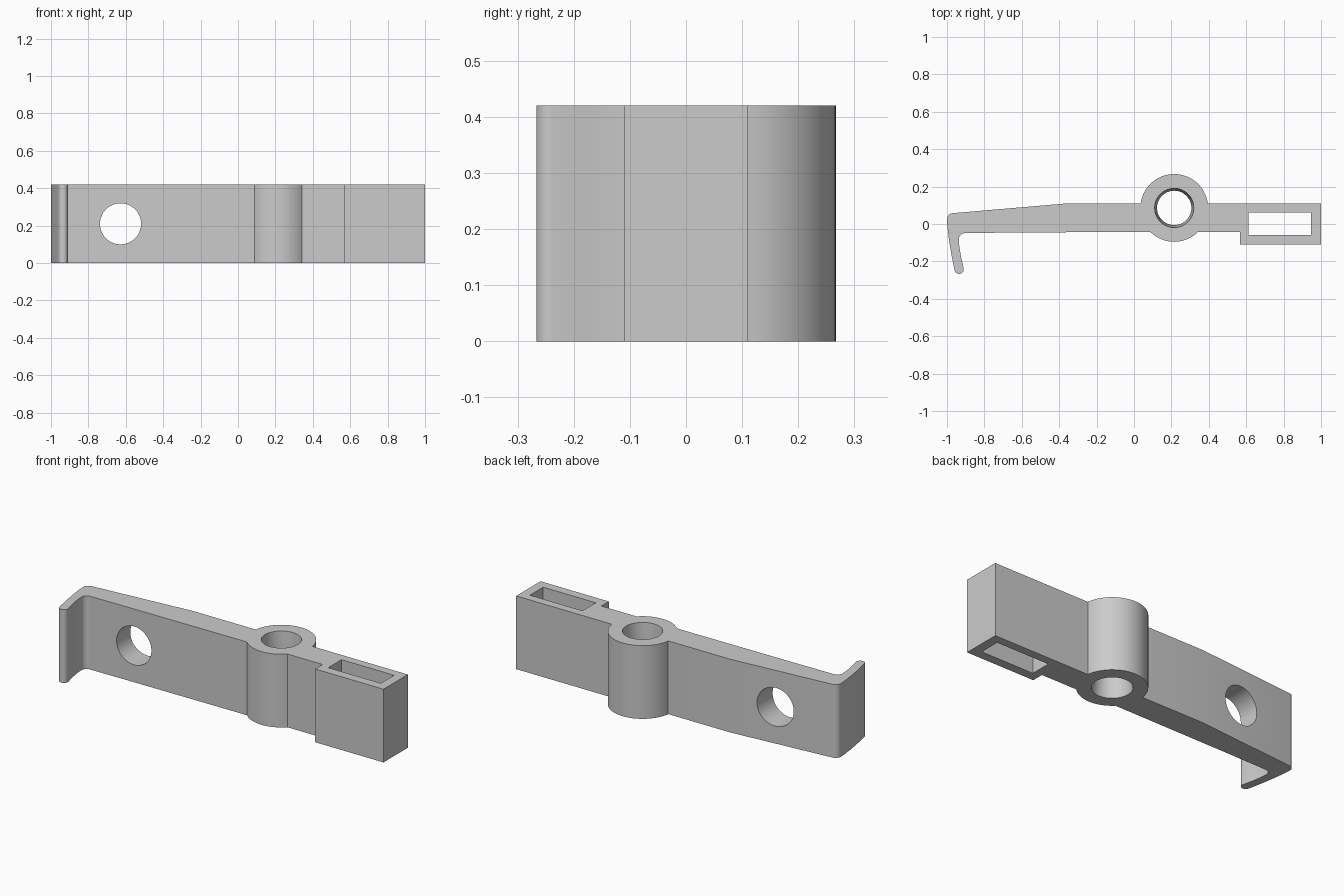
import bpy
import bmesh
from math import sin, cos, radians, asin, degrees, pi
from mathutils import Matrix, Vector

if "Cube" in bpy.data.objects:
    bpy.data.objects.remove(bpy.data.objects["Cube"], do_unlink=True)

HEIGHT = 0.42
BACK, FRONT = 0.11, -0.042          # faces of the straight arm
BOSS, BOSS_R = Vector((0.215, 0.086)), 0.181

grey = bpy.data.materials.new("grey")
grey.use_nodes = True
grey.diffuse_color = (0.6, 0.6, 0.6, 1)
grey.node_tree.nodes["Principled BSDF"].inputs["Base Color"].default_value = (0.6, 0.6, 0.6, 1)


def arc(cx, cy, r, start, end, steps):
    """Points on a circle from start to end, in degrees."""
    angles = [radians(start + (end - start) * i / steps) for i in range(steps + 1)]
    return [(cx + r * cos(a), cy + r * sin(a)) for a in angles]


def make_object(name, bm):
    bmesh.ops.recalc_face_normals(bm, faces=bm.faces)
    mesh = bpy.data.meshes.new(name)
    bm.to_mesh(mesh)
    bm.free()
    mesh.materials.append(grey)
    obj = bpy.data.objects.new(name, mesh)
    bpy.context.collection.objects.link(obj)
    return obj


def loft(name, rings):
    """Closed solid through matching rings of 3D points."""
    bm = bmesh.new()
    loops = [[bm.verts.new(p) for p in ring] for ring in rings]
    n = len(loops[0])
    for low, high in zip(loops, loops[1:]):
        for i in range(n):
            j = (i + 1) % n
            bm.faces.new((low[i], low[j], high[j], high[i]))
    bm.faces.new(loops[0])
    bm.faces.new(loops[-1])
    return make_object(name, bm)


def prism(name, outline, z0, z1):
    return loft(name, [[(x, y, z) for x, y in outline] for z in (z0, z1)])


# Lever outline: hook, tapered arm, pivot boss and end block
back_angle = degrees(asin((BACK - BOSS.y) / BOSS_R))
front_angle = degrees(asin((BOSS.y - FRONT) / BOSS_R))
outline = [(-0.36, BACK)]
outline += arc(BOSS.x, BOSS.y, BOSS_R, 180 - back_angle, back_angle, 40)
outline += [(1, BACK), (1, -0.11), (0.567, -0.11), (0.567, FRONT)]
outline += arc(BOSS.x, BOSS.y, BOSS_R, -front_angle, front_angle - 180, 24)
outline += [(0, FRONT), (-0.69, -0.046)]
outline += arc(-0.905, -0.08, 0.031, 90, 180, 8)           # inner hook fillet
outline += [(-0.934, -0.12), (-0.924, -0.18)]
outline += arc(-0.935, -0.242, 0.025, 10, -170, 10)        # hook tip
outline += [(-0.976, -0.165), (-0.99, -0.08), (-0.998, -0.01)]
outline += arc(-0.967, 0.025, 0.033, 180, 95, 8)           # outer corner
lever = prism("lever", outline, 0, HEIGHT)

# Pivot bore, slightly waisted at mid height
bore = loft("bore_cutter", [
    [(x, y, z) for x, y in arc(BOSS.x, BOSS.y, r, 0, 352.5, 47)]
    for z, r in ((-0.02, 0.106), (HEIGHT / 2, 0.092), (HEIGHT + 0.02, 0.106))])

# Rectangular slot through the end block
slot = prism("slot_cutter", [(0.613, -0.058), (0.947, -0.058), (0.947, 0.062), (0.613, 0.062)],
             -0.1, HEIGHT + 0.1)

# Round hole through the arm from front to back
hole = prism("hole_cutter", arc(0, 0, 0.11, 0, 352.5, 47), -0.4, 0.4)
hole.data.transform(Matrix.Translation((-0.628, 0, HEIGHT / 2)) @ Matrix.Rotation(pi / 2, 4, 'X'))

bpy.ops.object.select_all(action='DESELECT')
lever.select_set(True)
bpy.context.view_layer.objects.active = lever
for cutter in (bore, slot, hole):
    cutter.hide_render = True
    cut = lever.modifiers.new(cutter.name, 'BOOLEAN')
    cut.operation = 'DIFFERENCE'
    cut.solver = 'EXACT'
    cut.object = cutter
    bpy.ops.object.modifier_apply(modifier=cut.name)
    bpy.data.objects.remove(cutter, do_unlink=True)

bpy.ops.object.shade_smooth_by_angle(angle=radians(25))
